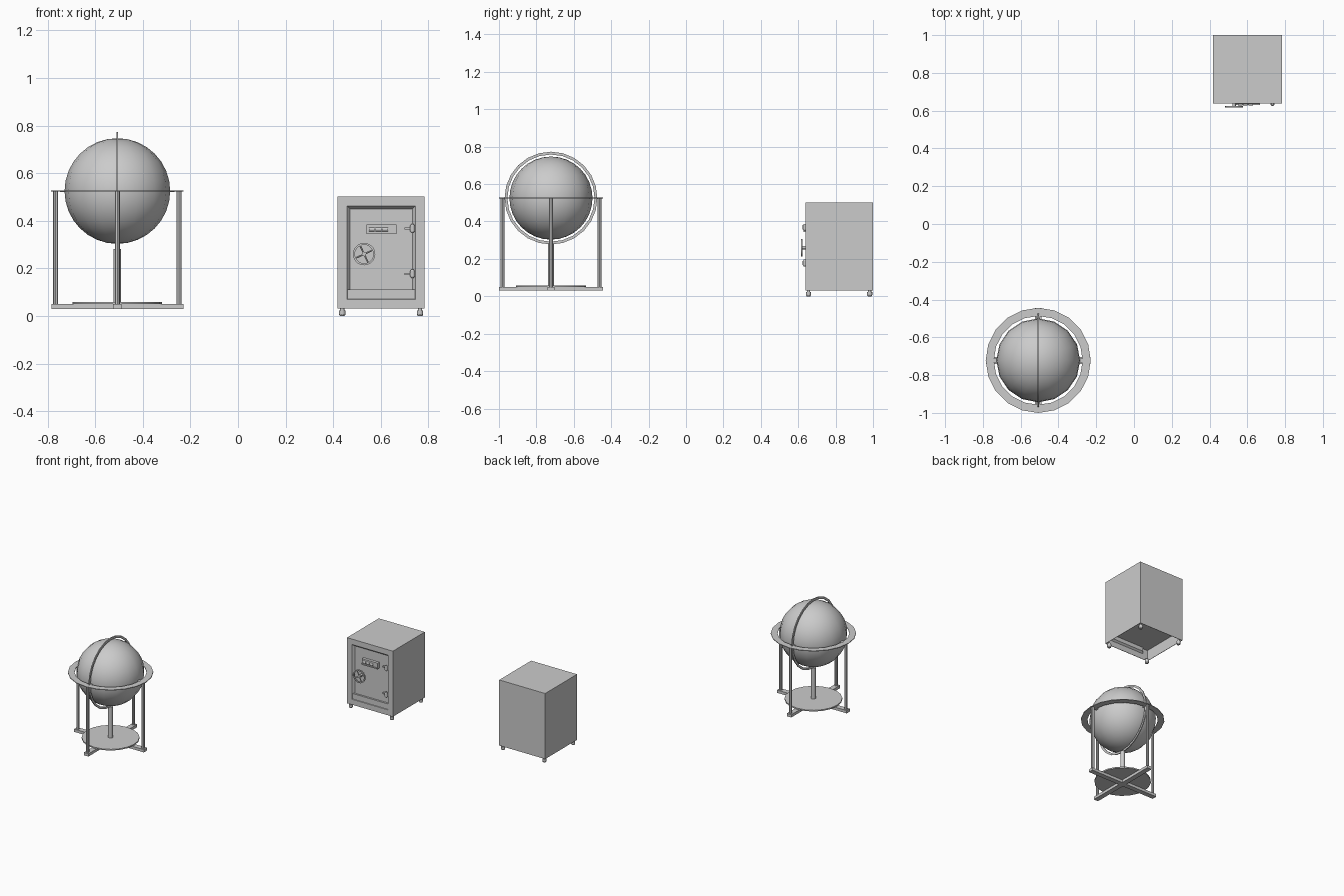
import bpy, bmesh, math
from mathutils import Vector, Matrix

if "Cube" in bpy.data.objects:
    bpy.data.objects.remove(bpy.data.objects["Cube"])


def finish(name, bm, smooth=False):
    bmesh.ops.recalc_face_normals(bm, faces=bm.faces)
    me = bpy.data.meshes.new(name)
    bm.to_mesh(me)
    bm.free()
    ob = bpy.data.objects.new(name, me)
    bpy.context.collection.objects.link(ob)
    if smooth:
        bpy.context.view_layer.objects.active = ob
        ob.select_set(True)
        bpy.ops.object.shade_smooth_by_angle(angle=math.radians(40))
        ob.select_set(False)
    return ob


def box(name, lo, hi):
    bm = bmesh.new()
    lo, hi = Vector(lo), Vector(hi)
    m = Matrix.Translation((lo + hi) / 2) @ Matrix.Diagonal((*(hi - lo), 1))
    bmesh.ops.create_cube(bm, size=1, matrix=m)
    return finish(name, bm)


def rod(name, a, b, r, n=12, r2=None):
    a, b = Vector(a), Vector(b)
    d = b - a
    bm = bmesh.new()
    m = Matrix.Translation((a + b) / 2) @ d.to_track_quat('Z', 'Y').to_matrix().to_4x4()
    bmesh.ops.create_cone(bm, cap_ends=True, segments=n, radius1=r,
                          radius2=r if r2 is None else r2, depth=d.length, matrix=m)
    return finish(name, bm, True)


def ring(name, centre, r_in, r_out, thick, n, rot=Matrix()):
    # flat band with a rectangular section, turned about local z
    bm = bmesh.new()
    prof = [(r_in, -thick / 2), (r_out, -thick / 2), (r_out, thick / 2), (r_in, thick / 2)]
    loops = []
    for i in range(n):
        t = 2 * math.pi * i / n
        loops.append([bm.verts.new((r * math.cos(t), r * math.sin(t), z)) for r, z in prof])
    for i in range(n):
        a, b = loops[i], loops[(i + 1) % n]
        for k in range(4):
            j = (k + 1) % 4
            bm.faces.new((a[k], a[j], b[j], b[k]))
    bm.transform(Matrix.Translation(centre) @ rot)
    return finish(name, bm, True)


# --- Globe on a stand ---
cx, cy, cz = -0.507, -0.722, 0.525
C = Vector((cx, cy, cz))
bm = bmesh.new()
bmesh.ops.create_uvsphere(bm, u_segments=16, v_segments=16, radius=0.222,
                          matrix=Matrix.Translation(C))
finish("globe_ball", bm, True)
ring("horizon_ring", C, 0.235, 0.278, 0.005, 20)
ring("meridian_ring", C, 0.233, 0.248, 0.007, 24, Matrix.Rotation(math.pi / 2, 4, 'Y'))

# legs and small ring brackets
for i in range(4):
    d = Vector((math.cos(i * math.pi / 2), math.sin(i * math.pi / 2), 0))
    p = Vector((cx, cy, 0)) + d * 0.259
    rod(f"stand_leg_{i}", p + Vector((0, 0, 0.045)), p + Vector((0, 0, cz)), 0.0105, 8)
    q = C + d * 0.23
    box(f"ring_bracket_{i}", q - Vector((0.01, 0.01, 0.003)), q + Vector((0.01, 0.01, 0.003)))

# crossed base, tray and centre post
box("base_beam_x", (cx - 0.277, cy - 0.018, 0.03), (cx + 0.277, cy + 0.018, 0.05))
box("base_beam_y", (cx - 0.018, cy - 0.277, 0.03), (cx + 0.018, cy + 0.277, 0.05))
rod("base_tray", (cx, cy, 0.05), (cx, cy, 0.059), 0.188, 20)
rod("centre_post", (cx, cy, 0.055), (cx, cy, 0.281), 0.016, 10)

# --- Safe ---
x0, x1, y0, y1, z0, z1 = 0.419, 0.784, 0.638, 1.0, 0.031, 0.502
bm = bmesh.new()
m = Matrix.Translation(((x0 + x1) / 2, (y0 + y1) / 2, (z0 + z1) / 2)) @ \
    Matrix.Diagonal((x1 - x0, y1 - y0, z1 - z0, 1))
bmesh.ops.create_cube(bm, size=1, matrix=m)
bm.normal_update()
front = next(f for f in bm.faces if f.normal.y < -0.9)
under = next(f for f in bm.faces if f.normal.z < -0.9)
# sunken door with sloped frame
bmesh.ops.inset_region(bm, faces=[front], thickness=0.055)
bm.normal_update()
bmesh.ops.inset_individual(bm, faces=[front], thickness=0.018, depth=-0.016)
# hollow underside
bmesh.ops.inset_region(bm, faces=[under], thickness=0.004)
bm.normal_update()
bmesh.ops.inset_individual(bm, faces=[under], thickness=0.0, depth=-0.08)
finish("safe_body", bm)

# feet
for i, x in enumerate((0.438, 0.765)):
    for j, y in enumerate((0.655, 0.982)):
        rod(f"foot_neck_{i}{j}", (x, y, 0.02), (x, y, 0.034), 0.009, 10)
        rod(f"foot_pad_{i}{j}", (x, y, 0.006), (x, y, 0.024), 0.014, 10)
        rod(f"foot_tip_{i}{j}", (x, y, 0.0), (x, y, 0.006), 0.010, 10, 0.014)

# hinges on the right edge of the door
for i, z in enumerate((0.368, 0.178)):
    rod(f"hinge_barrel_{i}", (0.733, 0.635, z - 0.012), (0.733, 0.635, z + 0.012), 0.011, 10)
    for s in (-1, 1):
        rod(f"hinge_cap_{i}_{s}", (0.733, 0.635, z + s * 0.012),
            (0.733, 0.635, z + s * 0.018), 0.009, 10, 0.006)
    box(f"hinge_leaf_{i}", (0.7, 0.638, z - 0.005), (0.735, 0.656, z + 0.003))

# lock panel with digit wheels
box("lock_panel", (0.54, 0.634, 0.344), (0.666, 0.656, 0.385))
box("lock_lip", (0.54, 0.629, 0.344), (0.666, 0.64, 0.352))
for i in range(3):
    x = 0.562 + i * 0.028
    rod(f"lock_wheel_{i}", (x - 0.012, 0.636, 0.364), (x + 0.012, 0.636, 0.364), 0.009, 12)

# spoked door wheel
W = Vector((0.53, 0.62, 0.26))
ring("wheel_rim", W, 0.039, 0.047, 0.008, 20, Matrix.Rotation(math.pi / 2, 4, 'X'))
rod("wheel_shaft", W - Vector((0, 0.004, 0)), W + Vector((0, 0.036, 0)), 0.009, 12)
for i in range(4):
    t = math.radians(25 + 90 * i)
    rod(f"wheel_spoke_{i}", W, W + Vector((math.cos(t), 0, math.sin(t))) * 0.041, 0.0035, 8)
